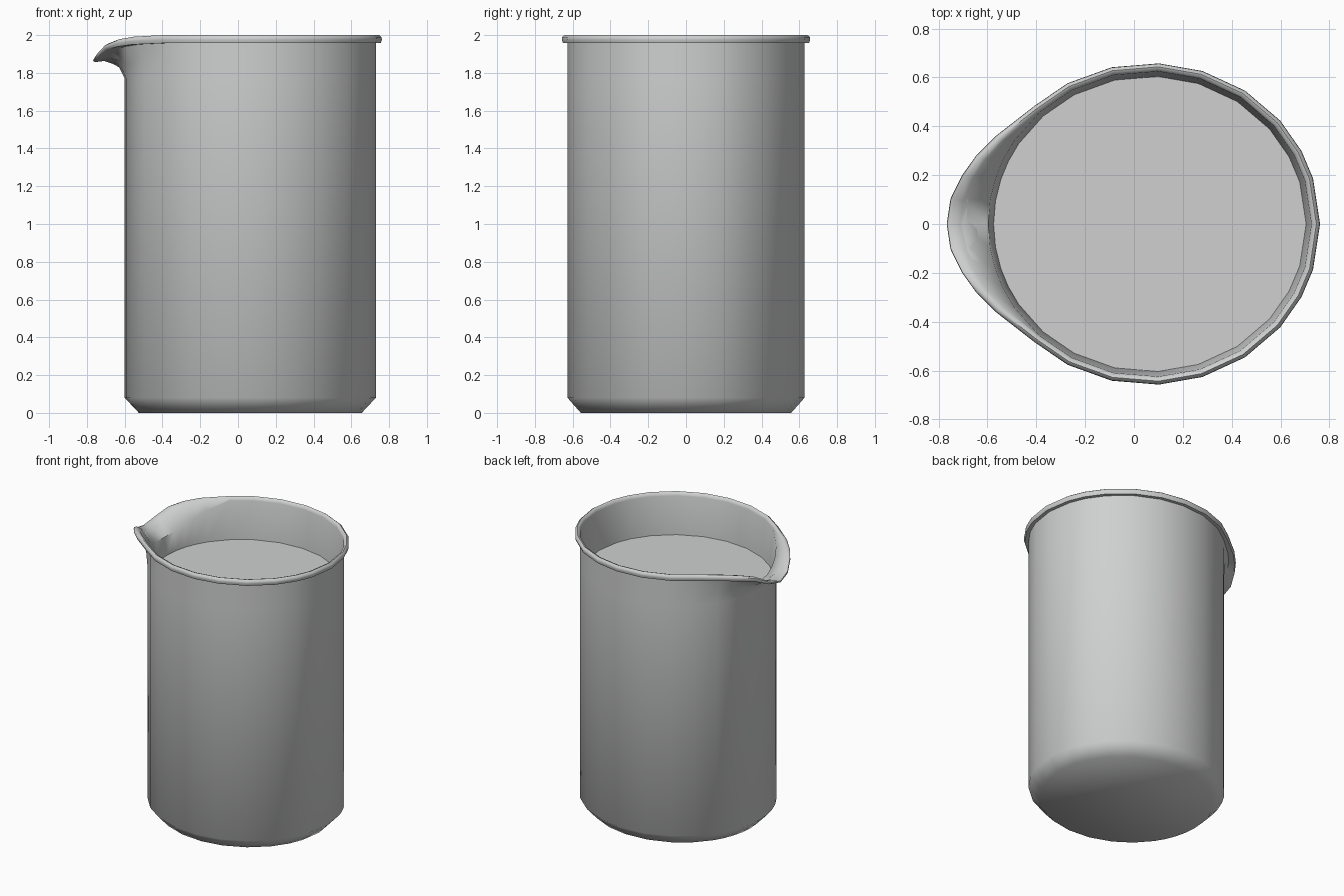
import bpy, bmesh, math

if "Cube" in bpy.data.objects:
    bpy.data.objects.remove(bpy.data.objects["Cube"])

CX = 0.065           # body axis, shifted because the spout sticks out at -x
RY = 0.945           # body is slightly narrower in y

# angle, spout reach and spout drop (fractions), mirrored for the other half
HALF = [(0, 0, 0), (16.5, 0, 0), (27, 0, 0), (40, 0, 0), (56, 0, 0), (72, 0, 0),
        (87, 0, 0), (103, 0, 0), (119, 0, 0), (133, 0, 0), (147, .36, .07),
        (155, .6, .18), (162.5, .78, .36), (171, .95, .78), (180, 1, 1)]
SPOKES = HALF + [(360 - a, x, z) for a, x, z in HALF[-2:0:-1]]

# radius, height, spout reach, spout drop, broad drop (1 = follows the reach)
RINGS = [
    (.590, 0.00, 0, 0, 0),
    (.665, 0.08, 0, 0, 0),
    (.665, 1.77, 0, 0, 0),
    (.665, 1.90, .03, .07, 1),
    (.665, 1.957, .095, .092, 0),
    (.690, 1.957, .132, .10, 0),
    (.697, 1.975, .135, .113, 0),
    (.695, 1.990, .135, .12, 0),
    (.682, 2.000, .13, .125, 0),
    (.668, 1.995, .11, .13, 0),
    (.662, 1.975, .00, .15, 1),
    (.640, 1.70, 0, 0, 0),
    (.635, 0.12, 0, 0, 0),
    (.570, 0.05, 0, 0, 0),
]


def material(name, rgb):
    m = bpy.data.materials.new(name)
    m.diffuse_color = (*rgb, 1)
    m.use_nodes = True
    m.node_tree.nodes["Principled BSDF"].inputs["Base Color"].default_value = m.diffuse_color
    return m


def add_ring(bm, ring):
    r, h, reach, drop, broad = ring
    verts = []
    for a, fx, fz in SPOKES:
        t = math.radians(a)
        verts.append(bm.verts.new((CX + r * math.cos(t) - reach * fx,
                                   r * RY * math.sin(t),
                                   h - drop * (fx if broad else fz))))
    return verts


def finish(bm, name, mat):
    bmesh.ops.recalc_face_normals(bm, faces=bm.faces[:])
    me = bpy.data.meshes.new(name)
    bm.to_mesh(me)
    bm.free()
    me.materials.append(mat)
    ob = bpy.data.objects.new(name, me)
    bpy.context.collection.objects.link(ob)
    bpy.ops.object.select_all(action='DESELECT')
    ob.select_set(True)
    bpy.context.view_layer.objects.active = ob
    bpy.ops.object.shade_smooth_by_angle(angle=math.radians(55))
    return ob


grey = material("light grey", (.62, .63, .625))

# beaker: base, wall, rolled rim with spout, inner wall and floor
bm = bmesh.new()
rings = [add_ring(bm, r) for r in RINGS]
n = len(SPOKES)
for lo, hi in zip(rings, rings[1:]):
    for i in range(n):
        j = (i + 1) % n
        bm.faces.new((lo[i], lo[j], hi[j], hi[i]))
bm.faces.new(rings[0][::-1])
bm.faces.new(rings[-1])
finish(bm, "beaker", grey)

# liquid surface inside
bm = bmesh.new()
bm.faces.new(add_ring(bm, (.640, 1.70, 0, 0, 0)))
liquid = finish(bm, "liquid", grey)
if liquid.data.polygons[0].normal.z < 0:
    liquid.data.flip_normals()
